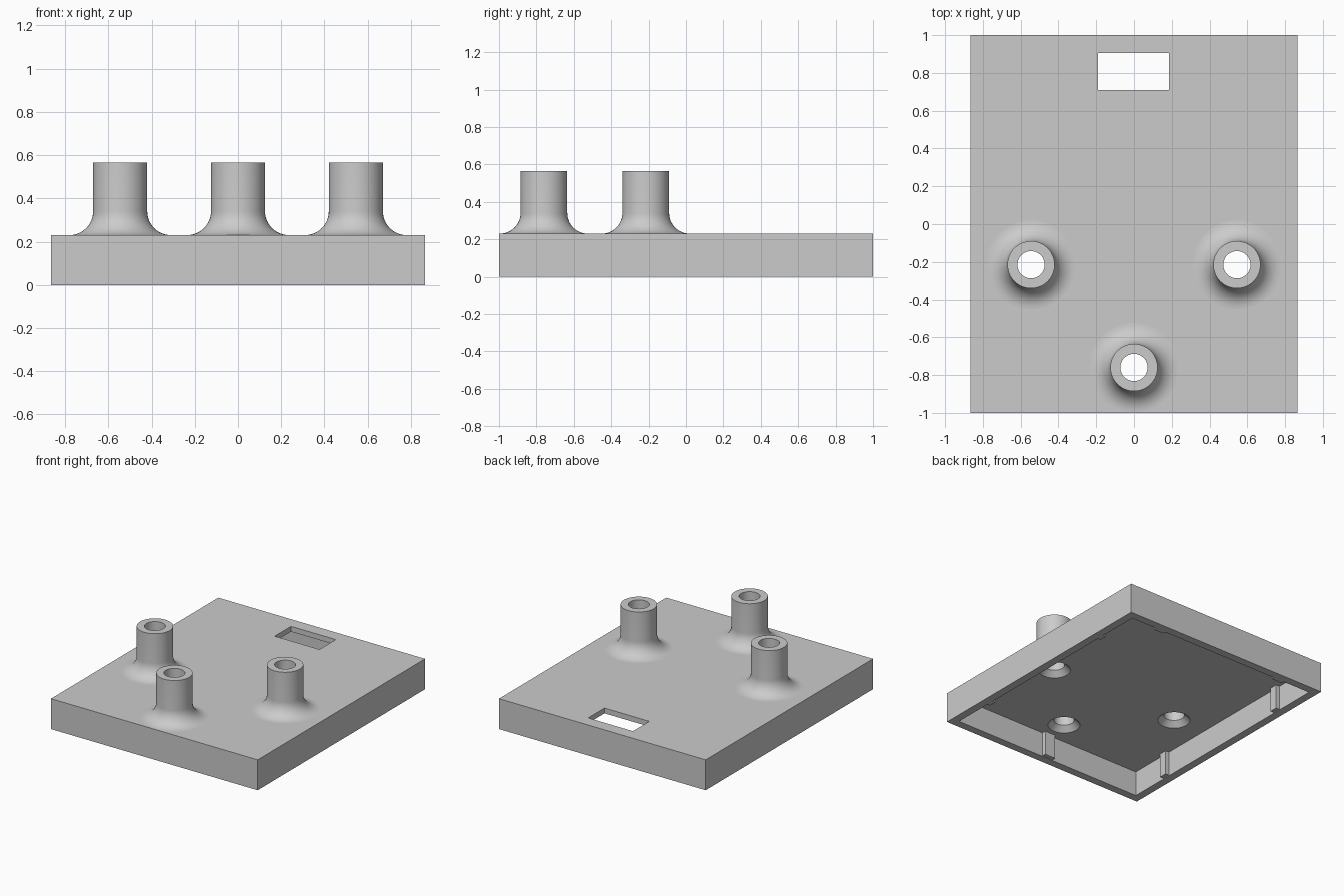
import bpy, bmesh, math

if "Cube" in bpy.data.objects:
    bpy.data.objects.remove(bpy.data.objects["Cube"])

grey = bpy.data.materials.new("plain grey")
grey.diffuse_color = (0.6, 0.6, 0.6, 1)
grey.use_nodes = True
grey.node_tree.nodes["Principled BSDF"].inputs["Base Color"].default_value = grey.diffuse_color

HX, HY, TOP, FLOOR, WALL = 0.865, 1.0, 0.23, 0.19, 0.06
POSTS = [(-0.545, -0.215), (0.545, -0.215), (0, -0.76)]


def finish(name, bm):
    bmesh.ops.recalc_face_normals(bm, faces=bm.faces)
    me = bpy.data.meshes.new(name)
    bm.to_mesh(me)
    bm.free()
    me.materials.append(grey)
    ob = bpy.data.objects.new(name, me)
    bpy.context.collection.objects.link(ob)
    return ob


def box(name, x0, x1, y0, y1, z0, z1):
    bm = bmesh.new()
    bmesh.ops.create_cube(bm, size=1)
    for v in bm.verts:
        v.co = (x0 if v.co.x < 0 else x1, y0 if v.co.y < 0 else y1, z0 if v.co.z < 0 else z1)
    return finish(name, bm)


def lathe(name, profile, x, y, n=64):
    bm = bmesh.new()
    verts = [bm.verts.new((r, 0, z)) for r, z in profile]
    edges = [bm.edges.new((verts[i], verts[(i + 1) % len(verts)])) for i in range(len(verts))]
    bmesh.ops.spin(bm, geom=verts + edges, cent=(0, 0, 0), axis=(0, 0, 1),
                   angle=math.tau, steps=n, use_duplicate=False)
    bmesh.ops.remove_doubles(bm, verts=bm.verts, dist=1e-5)
    bmesh.ops.translate(bm, verts=bm.verts, vec=(x, y, 0))
    return finish(name, bm)


def select(ob):
    bpy.ops.object.select_all(action='DESELECT')
    ob.select_set(True)
    bpy.context.view_layer.objects.active = ob


def cut(target, cutter):
    mod = target.modifiers.new("cut", 'BOOLEAN')
    mod.operation, mod.solver, mod.object = 'DIFFERENCE', 'EXACT', cutter
    select(target)
    bpy.ops.object.modifier_apply(modifier=mod.name)
    bpy.data.objects.remove(cutter)


# Hollow housing, open below, with a rectangular slot and three countersunk holes
housing = box("housing", -HX, HX, -HY, HY, 0, TOP)
cut(housing, box("cavity_cutter", -HX + WALL, HX - WALL, -HY + WALL, HY - WALL, -0.1, FLOOR))
cut(housing, box("slot_cutter", -0.19, 0.185, 0.71, 0.905, 0.1, 0.4))
for x, y in POSTS:
    bm = bmesh.new()
    rings = [(0.112, 0.1), (0.112, FLOOR), (0.072, TOP), (0.072, 0.3)]
    loops = [[bm.verts.new((x + r * math.cos(math.tau * i / 64), y + r * math.sin(math.tau * i / 64), z))
              for i in range(64)] for r, z in rings]
    for a, b in zip(loops, loops[1:]):
        for i in range(64):
            j = (i + 1) % 64
            bm.faces.new((a[i], a[j], b[j], b[i]))
    bm.faces.new(loops[0])
    bm.faces.new(loops[-1])
    cut(housing, finish("hole_cutter", bm))
select(housing)
bpy.ops.object.shade_smooth_by_angle(angle=math.radians(30))

# Hollow posts with a flared foot
R, F = 0.125, 0.11
flare = [(R + F - F * math.sin(t), TOP + F - F * math.cos(t))
         for t in (math.pi / 2 * i / 12 for i in range(13))]
for k, (x, y) in enumerate(POSTS):
    post = lathe(f"post_{k + 1}", flare + [(R, 0.565), (0.072, 0.565), (0.072, TOP)], x, y)
    select(post)
    bpy.ops.object.shade_smooth_by_angle(angle=math.radians(30))

# Small ribs on the inner walls
IX, IY, D = HX - WALL, HY - WALL, 0.03
for s in (-1, 1):
    for y in (-0.61, 0.59):
        xs = sorted((s * (IX + 0.01), s * (IX - D)))
        box("side_rib", *xs, y - 0.03, y + 0.03, 0.005, FLOOR + 0.01)
    box("back_rib", s * 0.54 - 0.045, s * 0.54 + 0.045, IY - D, IY + 0.01, 0.005, FLOOR + 0.01)
box("front_rib", -0.045, 0.045, -IY - 0.01, -IY + D, 0.005, FLOOR + 0.01)
